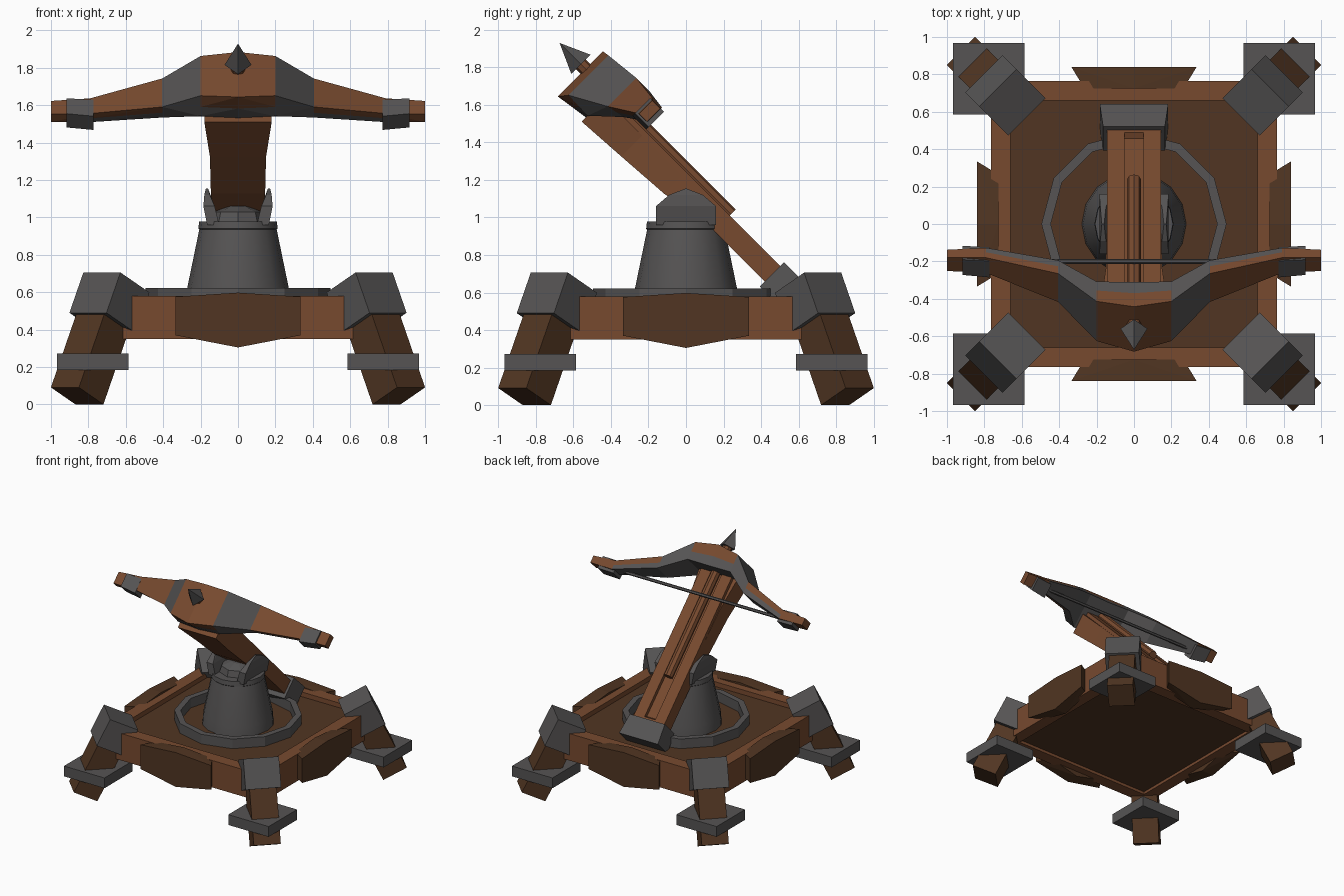
import bpy, bmesh, math
from mathutils import Vector

if "Cube" in bpy.data.objects:
    bpy.data.objects.remove(bpy.data.objects["Cube"])

R2 = math.sqrt(2)


def material(name, rgb):
    m = bpy.data.materials.new(name)
    m.diffuse_color = (*rgb, 1)
    m.use_nodes = True
    m.node_tree.nodes["Principled BSDF"].inputs["Base Color"].default_value = m.diffuse_color
    return m


LIGHT = material("light_wood", (0.185, 0.068, 0.028))
DARK = material("dark_wood", (0.082, 0.036, 0.016))
METAL = material("iron", (0.092, 0.088, 0.088))


def finish(name, bm, mat):
    bmesh.ops.recalc_face_normals(bm, faces=bm.faces)
    me = bpy.data.meshes.new(name)
    bm.to_mesh(me)
    bm.free()
    me.materials.append(mat)
    ob = bpy.data.objects.new(name, me)
    bpy.context.collection.objects.link(ob)
    return ob


def hull(name, pts, mat):
    """Convex solid around the given points."""
    bm = bmesh.new()
    for p in pts:
        bm.verts.new(p)
    bmesh.ops.convex_hull(bm, input=bm.verts)
    bmesh.ops.dissolve_limit(bm, angle_limit=0.01, verts=bm.verts, edges=bm.edges)
    return finish(name, bm, mat)


def box(name, x, y, z, mat):
    return hull(name, [(a, b, c) for a in x for b in y for c in z], mat)


def lathe(name, profile, n, mat, closed=False):
    """Spin (radius, z) points about the z axis."""
    bm = bmesh.new()
    rings = [[bm.verts.new((r * math.cos(2 * math.pi * i / n), r * math.sin(2 * math.pi * i / n), z))
              for i in range(n)] for r, z in profile]
    pairs = list(zip(rings, rings[1:] + rings[:1]))
    for a, b in pairs if closed else pairs[:-1]:
        for i in range(n):
            j = (i + 1) % n
            bm.faces.new((a[i], a[j], b[j], b[i]))
    if not closed:
        bm.faces.new(rings[0])
        bm.faces.new(rings[-1])
    return finish(name, bm, mat)


def st(x, s, t):
    """Tilted stock frame: s runs up and forward, t points off its top side."""
    return Vector((x, (t - s) / R2, (s + t) / R2))


def st_box(name, x, s, t, mat):
    return hull(name, [st(a, b, c) for a in x for b in s for c in t], mat)


def st_rod(name, r, s0, s1, t, n, mat, tip=False):
    pts = []
    for i in range(n):
        a = 2 * math.pi * i / n
        for s in ([s0] if tip else [s0, s1]):
            pts.append(st(r * math.cos(a), s, t + r * math.sin(a)))
    if tip:
        pts.append(st(0, s1, t))
    return hull(name, pts, mat)


# Platform: recessed deck inside a square frame
box("deck", (-0.68, 0.68), (-0.68, 0.68), (0.375, 0.54), DARK)
for k in (-1, 1):
    box("frame_rail", (-0.765, 0.765), (k * 0.66, k * 0.765), (0.35, 0.58), LIGHT)
    box("frame_rail_side", (k * 0.66, k * 0.765), (-0.66, 0.66), (0.35, 0.58), LIGHT)

# Shield plates, one on each side
for q in range(4):
    c, s = round(math.cos(q * math.pi / 2)), round(math.sin(q * math.pi / 2))
    pts = []
    for d, w in ((0.725, 0.265), (0.84, 0.335)):
        for a, z in ((-w, 0.37), (0, 0.305), (w, 0.37), (w, 0.576), (0, 0.598), (-w, 0.576)):
            pts.append((c * a + s * d, s * a - c * d, z))
    hull("shield_plate", pts, DARK)

# Splayed corner legs with iron heads and foot collars
AX = Vector((-0.44, 0.9)).normalized()
PERP = Vector((AX.y, -AX.x))
FOOT = Vector((1.216, 0.046))


def leg_part(name, sx, sy, l0, l1, hu, hv, mat):
    pts = []
    for l in (l0, l1):
        for a in (-hu, hu):
            u, z = FOOT + AX * l + PERP * a
            for v in (-hv, hv):
                pts.append((sx * (u + v) / R2, sy * (u - v) / R2, z))
    hull(name, pts, mat)


for sx in (-1, 1):
    for sy in (-1, 1):
        leg_part("leg", sx, sy, 0, 0.6, 0.103, 0.106, DARK)
        leg_part("leg_head", sx, sy, 0.435, 0.675, 0.122, 0.14, METAL)
        box("foot_collar", (sx * 0.585, sx * 0.967), (sy * 0.585, sy * 0.967), (0.185, 0.273), METAL)

# Turntable ring and pedestal
lathe("turntable_ring", [(0.495, 0.53), (0.495, 0.622), (0.445, 0.622), (0.445, 0.53)], 12, METAL, True)
ped = lathe("pedestal", [(0.28, 0.53), (0.272, 0.62), (0.207, 0.935), (0.212, 0.94), (0.208, 0.978)], 16, METAL)
bpy.context.view_layer.objects.active = ped
ped.select_set(True)
bpy.ops.object.shade_smooth_by_angle(angle=math.radians(30))
lathe("pivot_hub", [(0.15, 0.96), (0.13, 1.03), (0.05, 1.06)], 8, METAL)

# Yoke cheeks either side of the stock
for k in (-1, 1):
    pts = []
    for y, z, x0, x1 in ((0.16, 0.96, 0.10, 0.165), (0.16, 1.06, 0.125, 0.185),
                         (0.09, 1.12, 0.15, 0.18), (0.0, 1.155, 0.16, 0.172)):
        pts += [(k * x, g * y, z) for x in (x0, x1) for g in (-1, 1)]
    hull("yoke_cheek", pts, METAL)

# Stock: tapered lower body, twin rails, flared neck, iron butt
lower = [(0.08, 0.762, 0.145), (0.63, 0.762, 0.145), (0.88, 0.714, 0.145), (1.18, 0.693, 0.15), (1.46, 0.675, 0.18)]
for (s0, b0, w0), (s1, b1, w1) in zip(lower, lower[1:]):
    hull("stock", [st(k * w, s, t) for s, b, w in ((s0, b0, w0), (s1, b1, w1))
                   for k in (-1, 1) for t in (b, 0.85)], LIGHT)
for k in (-1, 1):
    st_box("stock_rail", (k * 0.05, k * 0.145), (0.08, 1.5), (0.84, 0.88), LIGHT)
hull("stock_end", [st(k * 0.05, s, t) for k in (-1, 1) for s, t in ((0.08, 0.84), (0.21, 0.84), (0.08, 0.88), (0.19, 0.88))], LIGHT)
hull("butt_cap", [st(k * x, s, t) for k in (-1, 1) for x, s in ((0.183, 0.0), (0.165, 0.17)) for t in (0.725, 0.907)], METAL)

# Bow limbs: wooden face layer with an iron backing layer
# columns: x, back s, front s, back bottom t, front bottom t, top t
bow = [(0, 1.46, 1.645, 0.707, 0.68, 1.02), (0.2, 1.46, 1.61, 0.72, 0.725, 1.025),
       (0.405, 1.32, 1.42, 0.85, 0.83, 1.045), (0.79, 1.21, 1.285, 0.925, 0.915, 1.03),
       (1.0, 1.215, 1.275, 0.92, 0.92, 1.02)]


def layer(row, k, f0, f1):
    x, sb, sf, bb, bf, top = row
    out = []
    for f in (f0, f1):
        s = sb + (sf - sb) * f
        out += [st(k * x, s, bb + (bf - bb) * f), st(k * x, s, top)]
    return out


for k in (-1, 1):
    for i, (a, b) in enumerate(zip(bow, bow[1:])):
        if i == 1:
            hull("limb_band", layer(a, k, 0, 1) + layer(b, k, 0, 1), METAL)
            continue
        split = 0 if i == 3 else 0.45
        face = ("bow_center", "", "limb_face", "limb_tip")[i]
        hull(face, layer(a, k, split, 1) + layer(b, k, split, 1), LIGHT)
        if split:
            hull("limb_backing", layer(a, k, 0, split) + layer(b, k, 0, split), METAL)
    # iron clamp where the string is tied
    hull("string_clamp", [st(k * x, 1.24 + ds, t + dt) for x, t, h in ((0.773, 0.95, 0.062), (0.917, 0.965, 0.058))
                          for ds in (-0.052, 0.052) for dt in (-h, h)], METAL)

# Bow string
hull("bow_string", [(x, -0.2 + 0.013 * math.cos(a), 1.55 + 0.013 * math.sin(a))
                    for x in (-0.8, 0.8) for a in [i * math.pi / 3 for i in range(6)]], METAL)

# Loaded bolt
st_rod("bolt_shaft", 0.037, 0.55, 1.70, 0.888, 8, LIGHT)
st_rod("bolt_head", 0.072, 1.68, 1.84, 0.888, 4, METAL, tip=True)
